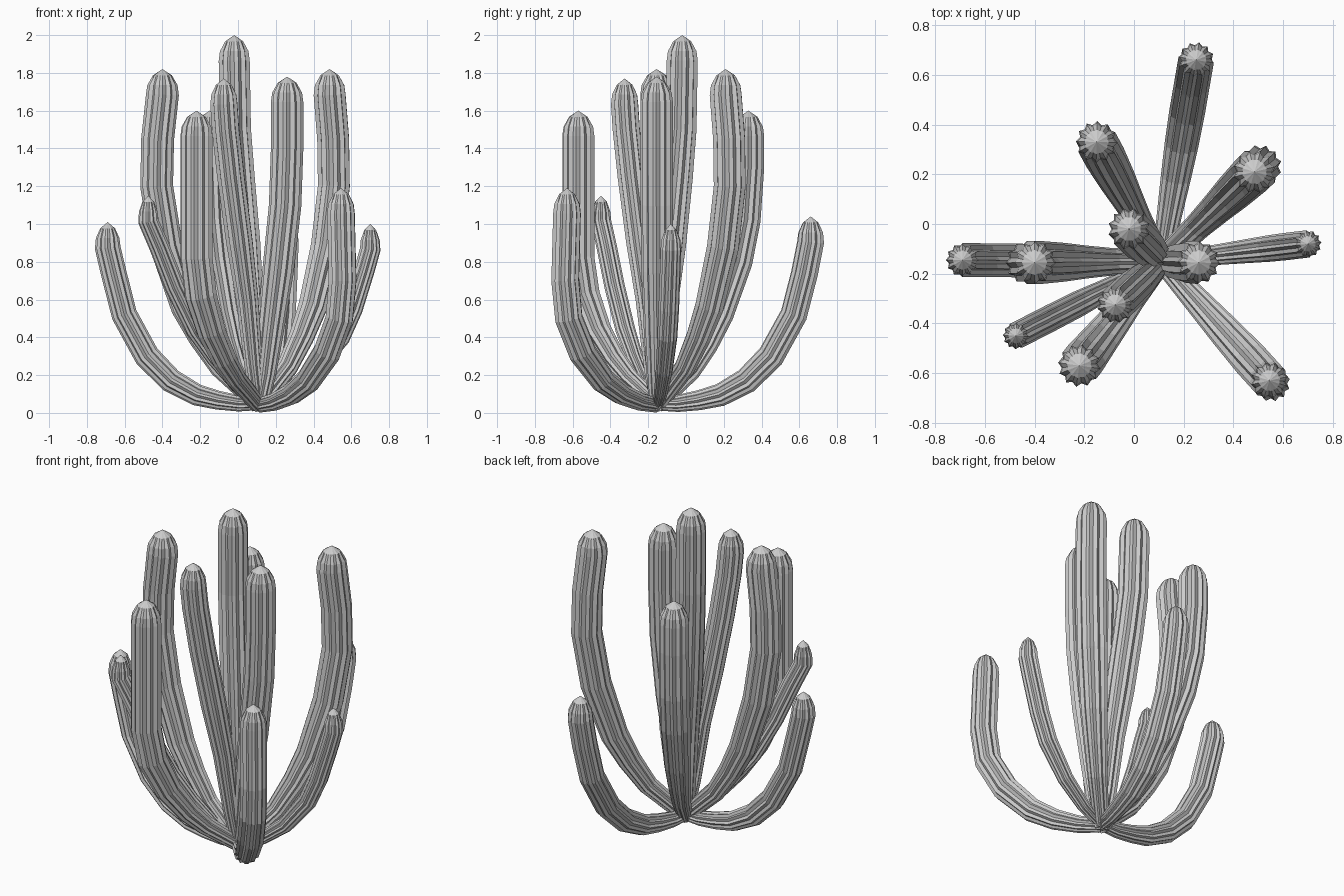
import bpy, bmesh, math
from mathutils import Vector

if "Cube" in bpy.data.objects:
    bpy.data.objects.remove(bpy.data.objects["Cube"])

BASE = Vector((0.11, -0.15, 0))
RIBS = 12

# Side curves: (fraction of reach, height) from root to just below the cap
CURVES = {
    "low": [(0, .05), (.13, .05), (.27, .067), (.41, .095), (.58, .17), (.74, .3), (.89, .52), (.96, .74)],
    "flare": [(0, .04), (.24, .105), (.49, .22), (.73, .4), (.84, .55), (.95, .76)],
    "lean": [(0, .04), (.19, .14), (.4, .29), (.57, .44), (.76, .67), (.9, .88)],
    "elbow": [(0, .04), (.2, .06), (.4, .1), (.6, .17), (.83, .32), (.98, .5), (1.02, .7)],
    "upright": [(0, .04), (.36, .18), (.55, .28), (.76, .43), (.93, .62), (1, .82), (1, 1.2)],
    "bulge": [(0, .04), (.4, .24), (.6, .4), (.76, .56), (.96, .88), (1.06, 1.2), (1.05, 1.45)],
    "wide": [(0, .04), (.36, .22), (.53, .36), (.68, .52), (.87, .8), (.96, 1.02), (1, 1.3)],
    "centre": [(0, .02), (.22, .2), (.4, .42), (.68, .75), (.93, 1.1), (1, 1.4)],
    "pole": [(0, .02), (.15, .25), (.33, .6), (.55, .9), (.8, 1.25), (.95, 1.5)],
}

# Arms: curve, tip x, tip y, top height, radius
ARMS = [
    ("low", .25, .66, 1.04, .072), ("low", -.69, -.145, 1.01, .068),
    ("flare", .70, -.08, 1.0, .055), ("lean", -.475, -.45, 1.15, .054),
    ("elbow", .545, -.63, 1.19, .075), ("upright", -.22, -.57, 1.6, .086),
    ("bulge", -.40, -.155, 1.82, .087), ("bulge", .485, .21, 1.82, .087),
    ("wide", -.15, .33, 1.6, .084), ("centre", .26, -.155, 1.78, .086),
    ("pole", -.075, -.325, 1.77, .074), ("pole", -.02, -.02, 2.0, .085),
]


def build_arm(index, curve, x, y, top, radius):
    reach = Vector((x, y, 0)) - BASE
    out = reach.normalized()
    side = Vector((-out.y, out.x, 0))
    up = Vector((0, 0, 1))
    pts = [BASE + reach * f + up * z for f, z in CURVES[curve]]
    scale = [radius * min(1, .52 + .75 * i / (len(pts) - 1)) for i in range(len(pts))]
    # Rounded cap rings
    for drop, s in ((.135, 1), (.085, .92), (.033, .58)):
        pts.append(BASE + reach + up * (top - drop))
        scale.append(radius * s)
    bm = bmesh.new()
    rings = []
    for i, (p, r) in enumerate(zip(pts, scale)):
        if i >= len(pts) - 2:
            t = up
        else:
            t = (pts[i + 1] - p).normalized()
            if i:
                t = (t + (p - pts[i - 1]).normalized()).normalized()
        n = side.cross(t)
        ring = []
        for k in range(RIBS * 2):
            a = math.pi * k / RIBS
            groove = .93 if i == len(pts) - 1 else .83
            d = r * (groove if k % 2 else 1)
            ring.append(bm.verts.new(p + (n * math.cos(a) + side * math.sin(a)) * d))
        rings.append(ring)
    m = RIBS * 2
    for a, b in zip(rings, rings[1:]):
        for k in range(m):
            j = (k + 1) % m
            bm.faces.new((a[k], a[j], b[j], b[k]))
    tip = bm.verts.new((x, y, top))
    for k in range(m):
        bm.faces.new((rings[-1][k], rings[-1][(k + 1) % m], tip))
    bm.faces.new(rings[0][::-1])
    bmesh.ops.recalc_face_normals(bm, faces=bm.faces)
    name = f"cactus_arm_{index + 1}"
    mesh = bpy.data.meshes.new(name)
    bm.to_mesh(mesh)
    bm.free()
    bpy.context.collection.objects.link(bpy.data.objects.new(name, mesh))


for i, arm in enumerate(ARMS):
    build_arm(i, *arm)
